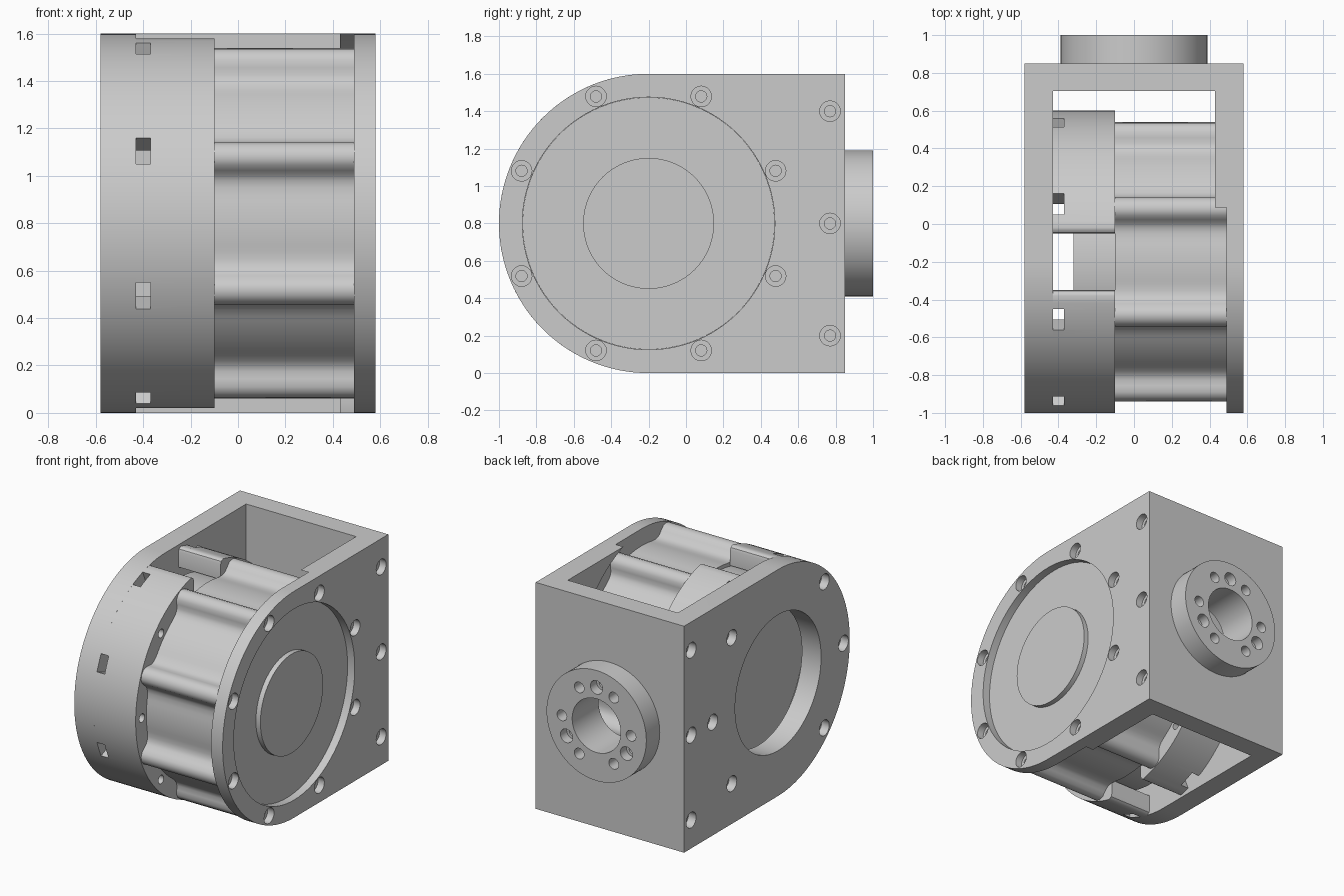
import bpy, bmesh
from math import sin, cos, pi, radians, sqrt, asin, degrees

cube = bpy.data.objects.get("Cube")
if cube:
    bpy.data.objects.remove(cube, do_unlink=True)

grey = bpy.data.materials.new("light grey metal")
grey.use_nodes = True
grey.diffuse_color = (0.6, 0.6, 0.6, 1)
grey.node_tree.nodes["Principled BSDF"].inputs["Base Color"].default_value = (0.6, 0.6, 0.6, 1)

CY, CZ = -0.2, 0.8      # drum axis, running along x


def prism(name, pts, lo, hi, axis="x"):
    """Extrude a closed 2D outline along x (points are y, z) or y (points are x, z)."""
    bm = bmesh.new()
    place = (lambda a, b, t: (t, a, b)) if axis == "x" else (lambda a, b, t: (a, t, b))
    ends = [[bm.verts.new(place(a, b, t)) for a, b in pts] for t in (lo, hi)]
    for ring in ends:
        bm.faces.new(ring)
    n = len(pts)
    for i in range(n):
        j = (i + 1) % n
        bm.faces.new((ends[0][i], ends[0][j], ends[1][j], ends[1][i]))
    bmesh.ops.recalc_face_normals(bm, faces=bm.faces)
    mesh = bpy.data.meshes.new(name)
    bm.to_mesh(mesh)
    bm.free()
    mesh.materials.append(grey)
    obj = bpy.data.objects.new(name, mesh)
    bpy.context.collection.objects.link(obj)
    return obj


def arc(a, b, r, start=0, end=360, n=32):
    """Points on an arc; a full circle leaves out the repeated last point."""
    count = n if end - start == 360 else n + 1
    angles = [radians(start + (end - start) * i / n) for i in range(count)]
    return [(a + r * cos(t), b + r * sin(t)) for t in angles]


def polar(r, deg):
    return CY + r * cos(radians(deg)), CZ + r * sin(radians(deg))


def cut(obj, cutters):
    """Subtract the cutters, bake the result and remove them."""
    for c in cutters:
        c.hide_render = True
        mod = obj.modifiers.new("cut", "BOOLEAN")
        mod.operation, mod.solver, mod.object = "DIFFERENCE", "EXACT", c
    deps = bpy.context.evaluated_depsgraph_get()
    deps.update()
    baked = bpy.data.meshes.new_from_object(obj.evaluated_get(deps))
    obj.modifiers.clear()
    obj.data = baked
    for c in cutters:
        bpy.data.objects.remove(c, do_unlink=True)


def hole(a, b, r, lo, hi, axis="x", n=20):
    return prism("hole_cutter", arc(a, b, r, n=n), lo, hi, axis)


# Frame: D-shaped block hollowed into two cheeks and a back wall
outline = arc(CY, CZ, 0.8, 90, 270, 64) + [(0.85, 0), (0.85, 1.6)]
frame = prism("frame", outline, -0.58, 0.58)
cavity = [(-1.2, -0.2), (0.705, -0.2), (0.705, 1.8), (-1.2, 1.8)]
cutters = [prism("cavity_cutter", cavity, -0.43, 0.43),
           hole(CY, CZ, 0.85, 0.3, 0.49, n=96),
           hole(CY, CZ, 0.675, 0.4, 0.7, n=96),
           hole(CY, CZ, 0.48, -0.7, -0.3, n=80),
           hole(0, CZ, 0.19, 0.6, 0.9, "y", n=48)]
# Counterbored screw holes in both cheeks
edge_holes = [(0.77, z) for z in (0.2, 0.8, 1.4)]
right_holes = [polar(0.735, 22.5 + 45 * i) for i in range(8)]
left_angles = (0, 45, 135, 180, 225, 315)
for a, b in edge_holes + right_holes:
    cutters += [hole(a, b, 0.055, 0.53, 0.7), hole(a, b, 0.03, 0.4, 0.7)]
for a, b in edge_holes + [polar(0.73, t) for t in left_angles]:
    cutters += [hole(a, b, 0.055, -0.7, -0.52), hole(a, b, 0.03, -0.7, -0.4)]
cut(frame, cutters)

# Split shell on the left cheek, with rounded gap edges, vents and screw holes
R_IN, R_OUT = 0.66, 0.8
outer = 90 - degrees(asin(0.18 / R_OUT))
inner = 90 - degrees(asin(0.15 / R_IN))
lip = [(0.168, 0.776), (0.156, 0.768), (0.15, 0.752)]
for side, name in ((1, "back_shell"), (-1, "front_shell")):
    half = arc(0, 0, R_OUT, -outer, outer, 56) + lip
    half += arc(0, 0, R_IN, -inner, inner, 48)[::-1]
    half += [(a, -b) for a, b in reversed(lip)]
    shell = prism(name, [(CY + side * a, CZ + b) for a, b in half], -0.43, -0.1)
    tools = []
    for i in range(8):
        t = radians(22.5 + 45 * i)
        if cos(t) * side > 0:
            box = [(0.5, -0.06), (0.9, -0.06), (0.9, 0.06), (0.5, 0.06)]
            box = [(CY + u * cos(t) - v * sin(t), CZ + u * sin(t) + v * cos(t)) for u, v in box]
            tools.append(prism("vent_cutter", box, -0.44, -0.37))
    for t in left_angles:
        if cos(radians(t)) * side > 0:
            tools.append(hole(*polar(0.73, t), 0.03, -0.5, 0))
    cut(shell, tools)

# Drum housing with eight filleted screw ribs
rib = [(0, 0.795), (0.03, 0.788), (0.052, 0.77), (0.064, 0.74), (0.074, 0.712),
       (0.09, 0.695), (0.115, 0.684), (0.15, 0.68)]
profile = []
for i in range(8):
    mid = 22.5 + 45 * i
    side = [(degrees(s / r), r) for s, r in rib]
    steps = [(-d, r) for d, r in side[:0:-1]] + side
    steps += [(15 + 2.5 * k, 0.68) for k in range(7)]
    profile += [polar(r, mid + d) for d, r in steps]
prism("drum_housing", profile, -0.1, 0.49)
prism("drum_left_end", arc(CY, CZ, 0.655, n=96), -0.32, -0.09)
prism("drum_right_end", arc(CY, CZ, 0.674, n=96), 0.48, 0.525)
prism("drum_boss", arc(CY, CZ, 0.35, n=72), 0.52, 0.56)

# Output hub on the back wall, with a bore, bolt holes and counterbored holes
hub = prism("output_hub", arc(0, CZ, 0.39, n=80), 0.85, 1.0, "y")
tools = [hole(0, CZ, 0.19, 0.7, 1.1, "y", 48)]
for deg in (0, 60, 120, 180, 240, 300):
    t = radians(deg)
    tools.append(hole(0.27 * cos(t), CZ + 0.27 * sin(t), 0.038, 0.8, 1.1, "y"))
for deg in (90, 210, 330):
    t = radians(deg)
    spot = 0.27 * cos(t), CZ + 0.27 * sin(t)
    tools += [hole(*spot, 0.048, 0.93, 1.1, "y"), hole(*spot, 0.028, 0.8, 1.1, "y")]
cut(hub, tools)

# Smooth round walls, keep machined edges crisp
parts = [o for o in bpy.context.collection.objects if o.type == "MESH" and grey.name in o.data.materials]
for o in bpy.context.view_layer.objects:
    o.select_set(o in parts)
bpy.context.view_layer.objects.active = frame
bpy.ops.object.shade_smooth_by_angle(angle=radians(32))
